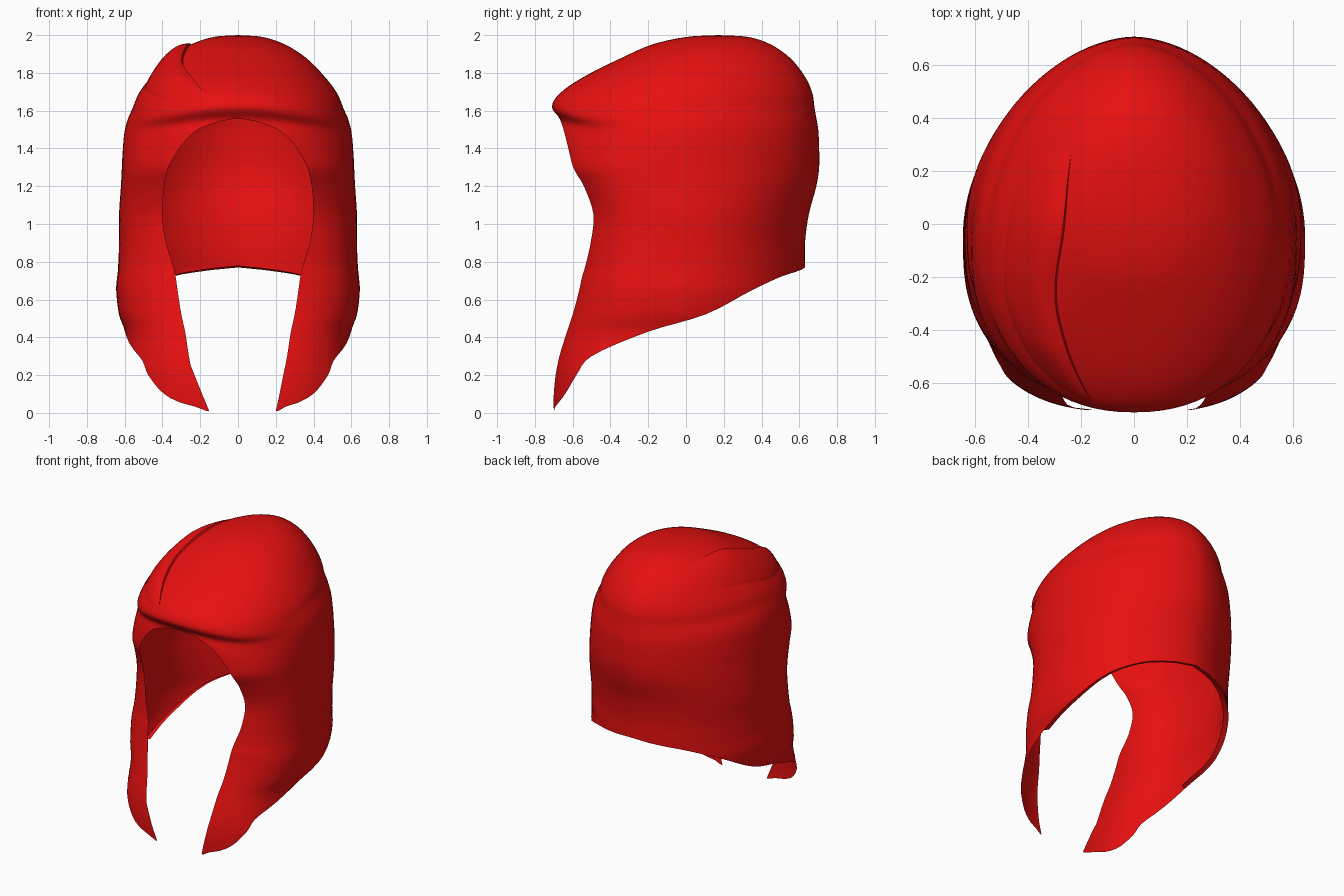
import bpy, bmesh, math
from mathutils import Vector
from mathutils.bvhtree import BVHTree

if "Cube" in bpy.data.objects:
    bpy.data.objects.remove(bpy.data.objects["Cube"])

# Level sections from crown to tips:
# height, half width, y of front edge, back y, half opening, y where the section ends
SECTIONS = [
    (2.0, 0, .17, .17, 0, .17),
    (1.99, .13, 0, .33, 0, .33),
    (1.95, .25, -.18, .45, 0, .45),
    (1.88, .36, -.34, .55, 0, .55),
    (1.78, .46, -.54, .63, 0, .63),
    (1.69, .53, -.67, .67, 0, .67),
    (1.62, .56, -.71, .68, 0, .68),
    (1.56, .585, -.67, .69, 0, .69),
    (1.5, .6, -.645, .7, .23, .7),
    (1.4, .61, -.62, .705, .32, .705),
    (1.3, .615, -.595, .705, .37, .705),
    (1.2, .62, -.54, .69, .39, .69),
    (1.05, .63, -.49, .65, .4, .65),
    (.9, .63, -.505, .63, .38, .63),
    (.77, .635, -.535, .63, .34, .63),
    (.72, .64, -.55, .63, .33, .5),
    (.65, .645, -.565, .63, .32, .35),
    (.52, .63, -.6, .62, .3, .1),
    (.43, .6, -.63, .6, .28, -.2),
    (.3, .6, -.67, .6, .26, -.5),
    (.2, .61, -.69, .6, .24, -.58),
    (.1, .6, -.7, .6, .22, -.64),
    (.01, .6, -.7, .6, .2, -.71),
]
STEPS, COLUMNS = 4, 40


def smooth_rows(keys, steps):
    """Smooth curve through the keys, spaced by their distance in space."""
    keys = [Vector(k) for k in keys]
    dist = [0]
    for a, b in zip(keys, keys[1:]):
        dist.append(dist[-1] + Vector((b - a)[:3]).length)
    last = len(keys) - 1
    slopes = []
    for i in range(last + 1):
        lo, hi = max(i - 1, 0), min(i + 1, last)
        slopes.append((keys[hi] - keys[lo]) / (dist[hi] - dist[lo]))
    rows = []
    for i in range(last):
        h = dist[i + 1] - dist[i]
        for s in range(steps):
            t = s / steps
            ease = t * t * (3 - 2 * t)
            rows.append(keys[i].lerp(keys[i + 1], ease)
                        + slopes[i] * h * t * (1 - t) ** 2
                        - slopes[i + 1] * h * t * t * (1 - t))
    return rows + [keys[-1]]


def unit(value):
    return min(max(value, 0), 1)


def section_points(row, side):
    """Points of one half section, from the face opening round to the back."""
    z, w, edge, back, opening_squared, end = row
    w = max(w, .0001)
    opening = math.sqrt(max(opening_squared, 0)) if z < 1.56 else 0
    if side < 0 and z < .25:
        opening -= .05 * (1 - z / .25)
    # Round at the brow, squarer along the cheeks
    square = 2.2 + .6 * unit((1.5 - z) / .3)
    mid = edge + .43 * (back - edge)
    reach = (mid - edge) / (1 - unit(opening / w) ** square) ** (1 / square)
    start = math.asin(unit(opening / w) ** (square / 2))
    if z >= .769:
        stop = math.pi
    elif end >= mid:
        stop = math.acos(-unit((end - mid) / (back - mid)))
    else:
        stop = math.acos(unit((mid - end) / reach) ** (square / 2))
    stop = max(stop, start + .02)
    points = []
    for k in range(COLUMNS + 1):
        a = start + (stop - start) * k / COLUMNS
        s, c = max(math.sin(a), 0), math.cos(a)
        x = w * s ** (2 / square if c > 0 else 1.12)
        y = mid - reach * c ** (2 / square) if c > 0 else mid - (back - mid) * c
        # The brow ridge droops towards the temples
        droop = .1 * (x / .6) ** 2 * unit(-y / .6) * math.exp(-((z - 1.6) / .22) ** 2)
        points.append(Vector((side * x, y, z - droop)))
    return points


def make_object(name, bm, material):
    bmesh.ops.recalc_face_normals(bm, faces=bm.faces)
    if max(bm.faces, key=lambda f: f.calc_center_median().z).normal.z < 0:
        bmesh.ops.reverse_faces(bm, faces=bm.faces)
    mesh = bpy.data.meshes.new(name)
    bm.to_mesh(mesh)
    bm.free()
    obj = bpy.data.objects.new(name, mesh)
    bpy.context.collection.objects.link(obj)
    mesh.materials.append(material)
    bpy.ops.object.select_all(action='DESELECT')
    bpy.context.view_layer.objects.active = obj
    obj.select_set(True)
    bpy.ops.object.shade_smooth_by_angle(angle=math.radians(50))


def fill_grid(bm, grid, flip=False):
    for upper, lower in zip(grid, grid[1:]):
        for k in range(len(upper) - 1):
            quad = (upper[k], lower[k], lower[k + 1], upper[k + 1])
            bm.faces.new(quad[::-1] if flip else quad)


red = bpy.data.materials.new("bright_red")
red.use_nodes = True
colour = (.8, .005, .005, 1)
red.diffuse_color = colour
red.node_tree.nodes["Principled BSDF"].inputs["Base Color"].default_value = colour

# Hair shell, both halves welded at brow, crown and back
bm = bmesh.new()
# The opening is blended as its square, which rounds the arch over the face
keys = [(z, w, edge, back, gap * gap, end) for z, w, edge, back, gap, end in SECTIONS]
rows = smooth_rows(keys, STEPS)
for side in (1, -1):
    fill_grid(bm, [[bm.verts.new(p) for p in section_points(row, side)] for row in rows],
              side < 0)
bmesh.ops.remove_doubles(bm, verts=bm.verts, dist=.001)
bmesh.ops.recalc_face_normals(bm, faces=bm.faces)
if max(bm.faces, key=lambda f: f.calc_center_median().z).normal.z < 0:
    bmesh.ops.reverse_faces(bm, faces=bm.faces)
surface = BVHTree.FromBMesh(bm)

# Lip turned inward along the nape and the lower sides
hem = [e for e in bm.edges if e.is_boundary
       and all(v.co.y > -.25 and v.co.z < .85 for v in e.verts)]
for item in bmesh.ops.extrude_edge_only(bm, edges=hem)["geom"]:
    if isinstance(item, bmesh.types.BMVert):
        inward = Vector((item.co.x, item.co.y, 0)).normalized()
        item.co -= inward * .035 - Vector((0, 0, .01))
make_object("hair_shell", bm, red)

# Swept lock: its raised inner edge is the parting, its outer edge melts into the shell
PARTING = [(-.24, .33, 1.95), (-.265, 0, 1.95), (-.3, -.27, 1.87), (-.25, -.48, 1.78),
           (-.13, -.71, 1.63)]
OUTER = [(-.42, .3, 1.77), (-.5, 0, 1.75), (-.52, -.25, 1.7), (-.47, -.42, 1.68),
         (-.36, -.59, 1.66)]
LIFTS = (-.02, .015, .028, .032, .031, .028, .024, .019, .014, .008, .002, -.012)

bm = bmesh.new()
grid = []
inner, outer = smooth_rows(PARTING, 6), smooth_rows(OUTER, 6)
for i, (a, b) in enumerate(zip(inner, outer)):
    # Low at both ends of the parting
    fade = unit(i / 6) * unit((len(inner) - 1 - i) / 6)
    line = []
    for k, lift in enumerate(LIFTS):
        # The first two points share a place and form the step of the parting
        point = a.lerp(b, max(k - 1, 0) / (len(LIFTS) - 2))
        spot, normal, _, _ = surface.find_nearest(point)
        line.append(bm.verts.new(spot + normal * (lift * fade - .003 * (1 - fade))))
    grid.append(line)
fill_grid(bm, grid)
make_object("swept_lock", bm, red)
